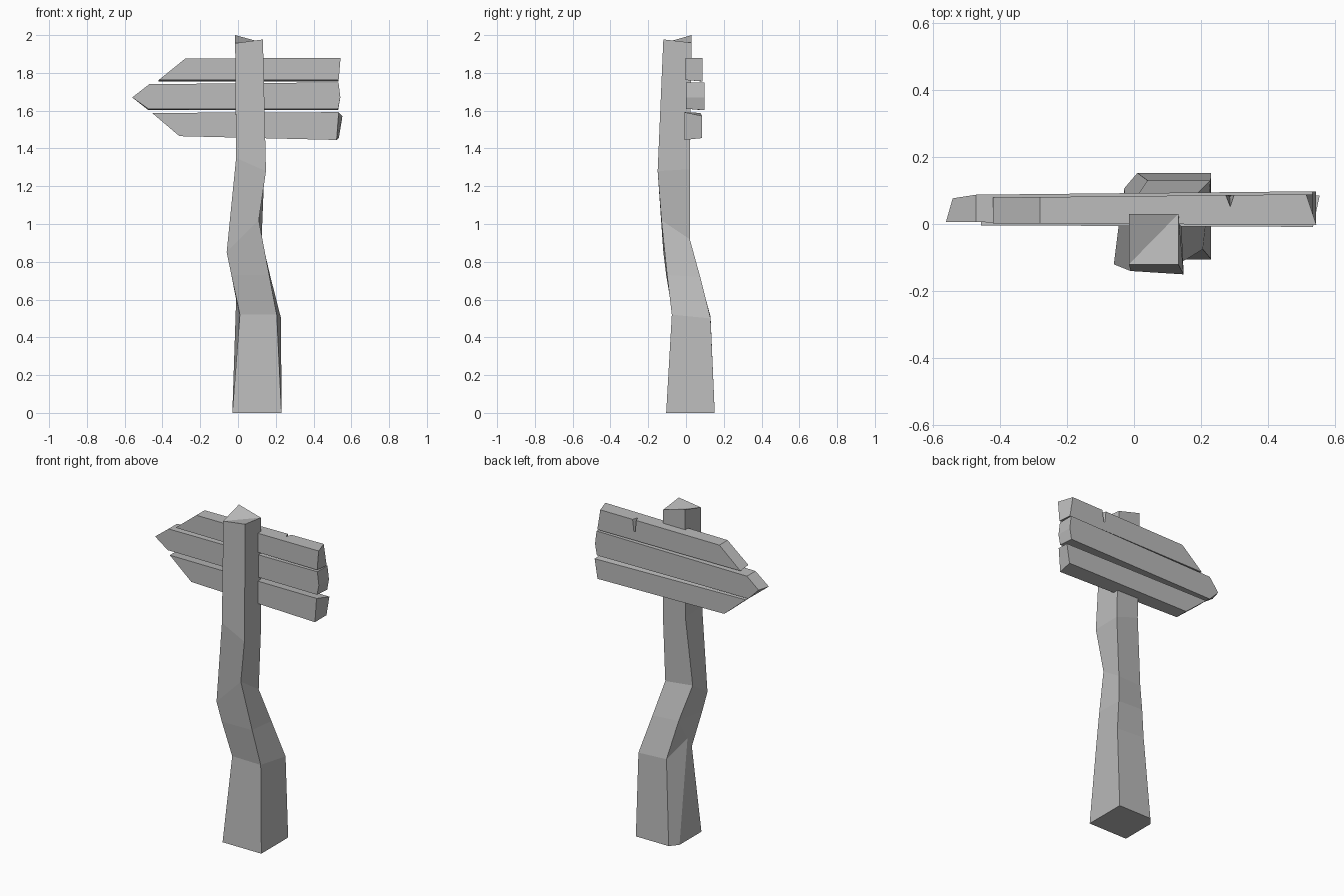
import bpy, bmesh

cube = bpy.data.objects.get("Cube")
if cube:
    bpy.data.objects.remove(cube, do_unlink=True)

grey = bpy.data.materials.new("weathered grey")
grey.use_nodes = True
colour = (0.5, 0.5, 0.5, 1)
grey.diffuse_color = colour
grey.node_tree.nodes["Principled BSDF"].inputs["Base Color"].default_value = colour


def loft(name, rings, triangulate_cap=False):
    """Skin a list of equal-length point loops and cap both ends."""
    bm = bmesh.new()
    loops = [[bm.verts.new(p) for p in ring] for ring in rings]
    for low, high in zip(loops, loops[1:]):
        n = len(low)
        for i in range(n):
            j = (i + 1) % n
            bm.faces.new((low[i], low[j], high[j], high[i]))
    bm.faces.new(loops[0][::-1])
    top = loops[-1]
    if triangulate_cap:
        # Fold the cap along the diagonal between front left and back right
        bm.faces.new((top[0], top[1], top[2]))
        bm.faces.new((top[0], top[2], top[3], top[4]))
    else:
        bm.faces.new(top)
    bmesh.ops.remove_doubles(bm, verts=bm.verts, dist=0.0005)
    bmesh.ops.dissolve_degenerate(bm, edges=bm.edges, dist=0.0005)
    bmesh.ops.recalc_face_normals(bm, faces=bm.faces)
    mesh = bpy.data.meshes.new(name)
    bm.to_mesh(mesh)
    bm.free()
    mesh.materials.append(grey)
    obj = bpy.data.objects.new(name, mesh)
    bpy.context.collection.objects.link(obj)
    return obj


def ring(fl, fr, br, bl, bl_side=None):
    """Corners of the post; the rear corner may be split by a chamfer."""
    return [fl, fr, br, bl, bl_side or bl]


# Crooked post, with a chamfer that tapers out up the rear corner
loft("post", [
    ring((-.03, -.105, 0), (.23, -.105, 0), (.23, .152, 0), (.01, .152, 0), (-.03, .105, 0)),
    ring((.01, -.07, .52), (.205, -.075, .52), (.228, .13, .5), (.04, .13, .51), (-.01, 0, .6)),
    ring((-.035, -.105, .73), (.165, -.10, .73), (.172, .075, .72), (0, .07, .73)),
    ring((-.06, -.12, .85), (.11, -.13, 1.02), (.125, .02, .92), (-.045, 0, .93)),
    ring((-.01, -.14, 1.35), (.148, -.15, 1.28), (.14, .02, 1.29), (-.01, .02, 1.34)),
    ring((-.015, -.12, 1.957), (.132, -.12, 1.977), (.132, .03, 1.96), (-.015, .03, 2)),
], triangulate_cap=True)


def board(name, outline, front, back, shifts=None):
    """Plank from an (x, z) outline; shifts move single rear corners."""
    shifts = shifts or {}
    rear = []
    for i, (x, z) in enumerate(outline):
        dx, dy, dz = shifts.get(i, (0, 0, 0))
        rear.append((x + dx, back + .01 * x + dy, z + dz))
    return loft(name, [[(x, front - .005 * x, z) for x, z in outline], rear])


# Three pointed planks
top_board = board(
    "top_board", [(-.42, 1.762), (.533, 1.762), (.543, 1.88), (-.28, 1.875)],
    0, .083, {0: (0, 0, -.007), 1: (0, 0, -.007), 2: (-.03, 0, 0)})
board(
    "middle_board",
    [(-.475, 1.61), (.53, 1.61), (.542, 1.67), (.532, 1.75), (-.47, 1.74), (-.56, 1.67)],
    .003, .092, {0: (0, -.005, -.007), 1: (0, 0, -.007), 5: (.02, -.01, 0)})
board(
    "bottom_board", [(-.31, 1.465), (.522, 1.445), (.533, 1.592), (-.455, 1.588)],
    -.006, .08, {1: (.012, 0, .01), 2: (.02, 0, -.02)})

# Wedge-shaped split in the rear upper edge of the top plank
tip = (.285, .08, 1.785)
cutter = loft("split_cutter", [
    [tip, tip, tip],
    [(.262, .11, 1.9), (.308, .11, 1.9), (.287, .045, 1.9)],
])
cutter.hide_render = True
split = top_board.modifiers.new("split", "BOOLEAN")
split.operation = "DIFFERENCE"
split.solver = "EXACT"
split.object = cutter
bpy.context.view_layer.objects.active = top_board
bpy.ops.object.modifier_apply(modifier=split.name)
bpy.data.objects.remove(cutter, do_unlink=True)
